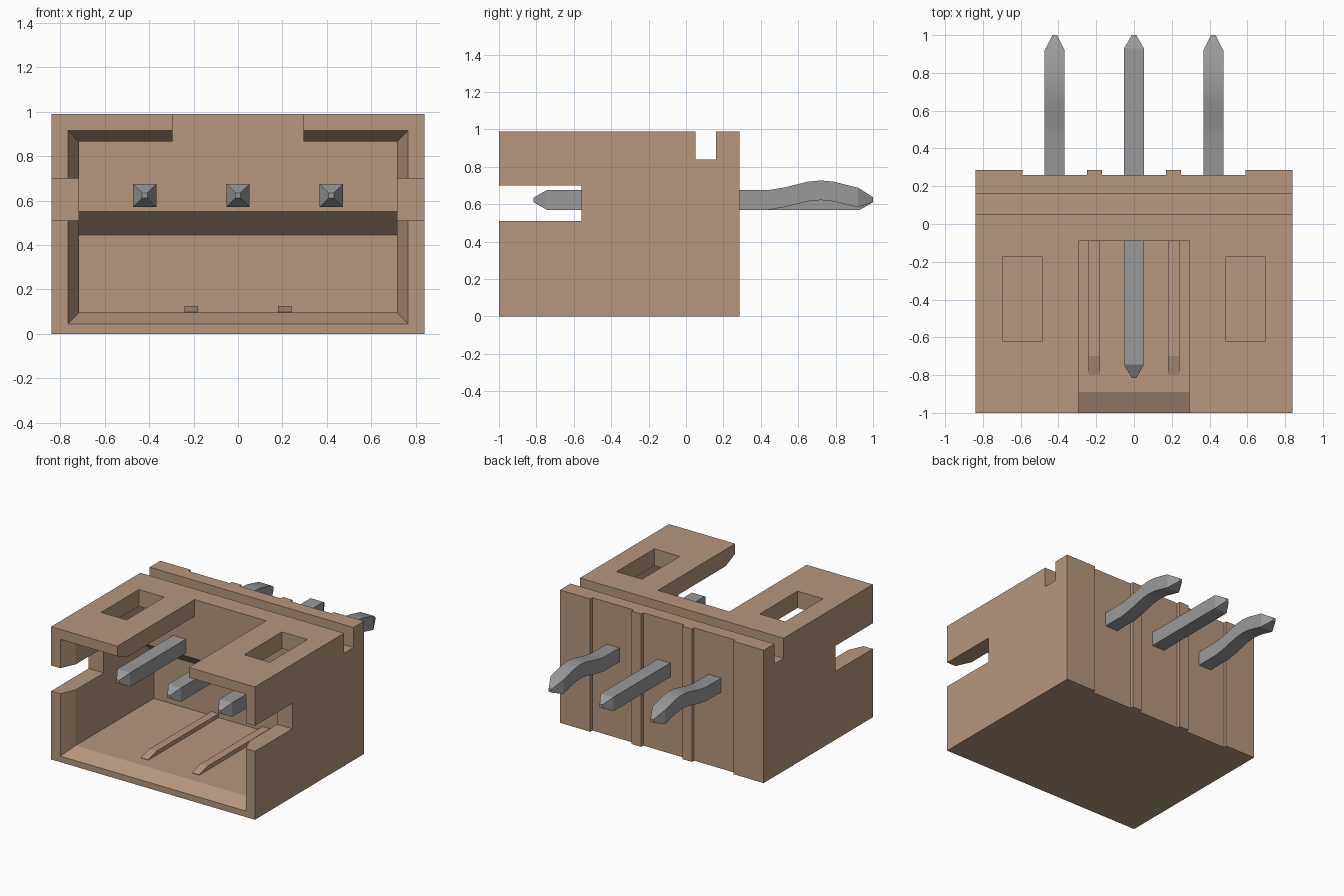
import bpy, bmesh, math

cube = bpy.data.objects.get("Cube")
if cube:
    bpy.data.objects.remove(cube, do_unlink=True)


def material(name, rgb):
    m = bpy.data.materials.new(name)
    m.use_nodes = True
    m.diffuse_color = (*rgb, 1)
    m.node_tree.nodes["Principled BSDF"].inputs["Base Color"].default_value = (*rgb, 1)
    return m


TAN = material("tan plastic", (0.47, 0.31, 0.205))
GREY = material("grey metal", (0.32, 0.32, 0.325))


def loft(name, rings, mat):
    """Skin closed rings of points into a capped solid."""
    bm = bmesh.new()
    vs = [[bm.verts.new(p) for p in ring] for ring in rings]
    n = len(vs[0])
    for a, b in zip(vs, vs[1:]):
        for i in range(n):
            j = (i + 1) % n
            bm.faces.new((a[i], a[j], b[j], b[i]))
    bm.faces.new(vs[0])
    bm.faces.new(vs[-1])
    bmesh.ops.recalc_face_normals(bm, faces=bm.faces)
    me = bpy.data.meshes.new(name)
    bm.to_mesh(me)
    bm.free()
    me.materials.append(mat)
    ob = bpy.data.objects.new(name, me)
    bpy.context.collection.objects.link(ob)
    return ob


def extrude_x(name, yz, x0, x1, mat=TAN):
    return loft(name, [[(x, y, z) for y, z in yz] for x in (x0, x1)], mat)


def box(name, x0, x1, y0, y1, z0, z1):
    return extrude_x(name, [(y0, z0), (y1, z0), (y1, z1), (y0, z1)], x0, x1)


def rect_y(y, x0, x1, z0, z1):
    return [(x0, y, z0), (x1, y, z0), (x1, y, z1), (x0, y, z1)]


# Housing: plan outline with the stepped back face, raised to full height
half = [(0.84, -1), (0.84, 0.285), (0.59, 0.285), (0.59, 0.26),
        (0.25, 0.285), (0.25, 0.26), (0.17, 0.26), (0.17, 0.285)]
half[4:] = [(0.25, 0.26), (0.25, 0.285), (0.17, 0.285), (0.17, 0.26)]
plan = half + [(-x, y) for x, y in reversed(half)]
housing = loft("housing", [[(x, y, z) for x, y in plan] for z in (0, 0.99)], TAN)

# Cutters: cavity with an undercut back wall, then the flared mouth
cutters = [
    extrude_x("cavity_cutter", [(-1.2, 0.095), (0.03, 0.095), (0.03, 0.445),
                                (-0.09, 0.55), (-0.09, 0.865), (-1.2, 0.865)],
              -0.715, 0.715),
    loft("mouth_cutter", [rect_y(-1.11, -0.815, 0.815, -0.005, 0.965),
                          rect_y(-0.89, -0.715, 0.715, 0.095, 0.865)], TAN),
    box("top_notch_cutter", -0.295, 0.295, -1.2, -0.09, 0.75, 1.2),
    box("top_groove_cutter", -1, 1, 0.05, 0.16, 0.84, 1.2),
    box("side_slot_cutter", -1, 1, -1.2, -0.56, 0.51, 0.70),
]
# Windows through the roof
for s in (-1, 1):
    cutters.append(box("window_cutter", *sorted((s * 0.485, s * 0.695)),
                       -0.62, -0.175, 0.75, 1.2))

bpy.context.view_layer.objects.active = housing
for c in cutters:
    c.hide_render = True
    mod = housing.modifiers.new(c.name, 'BOOLEAN')
    mod.operation = 'DIFFERENCE'
    mod.solver = 'EXACT'
    mod.object = c
    bpy.ops.object.modifier_apply(modifier=mod.name)
for c in cutters:
    bpy.data.objects.remove(c, do_unlink=True)

# Floor ribs with ramped front ends
for side, s in (("right", -1), ("left", 1)):
    extrude_x(side + "_floor_rib", [(-0.80, 0.09), (0.04, 0.09), (0.04, 0.125),
                                    (-0.70, 0.125), (-0.80, 0.098)],
              s * 0.18, s * 0.24)

# Pins: sections are (y, centre height, half width); outer pins are kinked
W = 0.0525
front = [(-0.815, 0.623, 0.012), (-0.745, 0.623, W)]
straight = front + [(0.93, 0.623, W), (1.0, 0.623, 0.012)]
kinked = front + [(0.44, 0.623, W), (0.53, 0.638, W), (0.65, 0.668, W),
                  (0.72, 0.675, W), (0.79, 0.668, W), (0.92, 0.636, W),
                  (1.0, 0.626, 0.012)]
for name, x, path in (("right_pin", -0.42, kinked), ("middle_pin", 0, straight),
                      ("left_pin", 0.42, kinked)):
    pin = loft(name, [rect_y(y, x - w, x + w, z - w, z + w) for y, z, w in path], GREY)
    bpy.ops.object.select_all(action='DESELECT')
    pin.select_set(True)
    bpy.context.view_layer.objects.active = pin
    bpy.ops.object.shade_smooth_by_angle(angle=math.radians(25))
